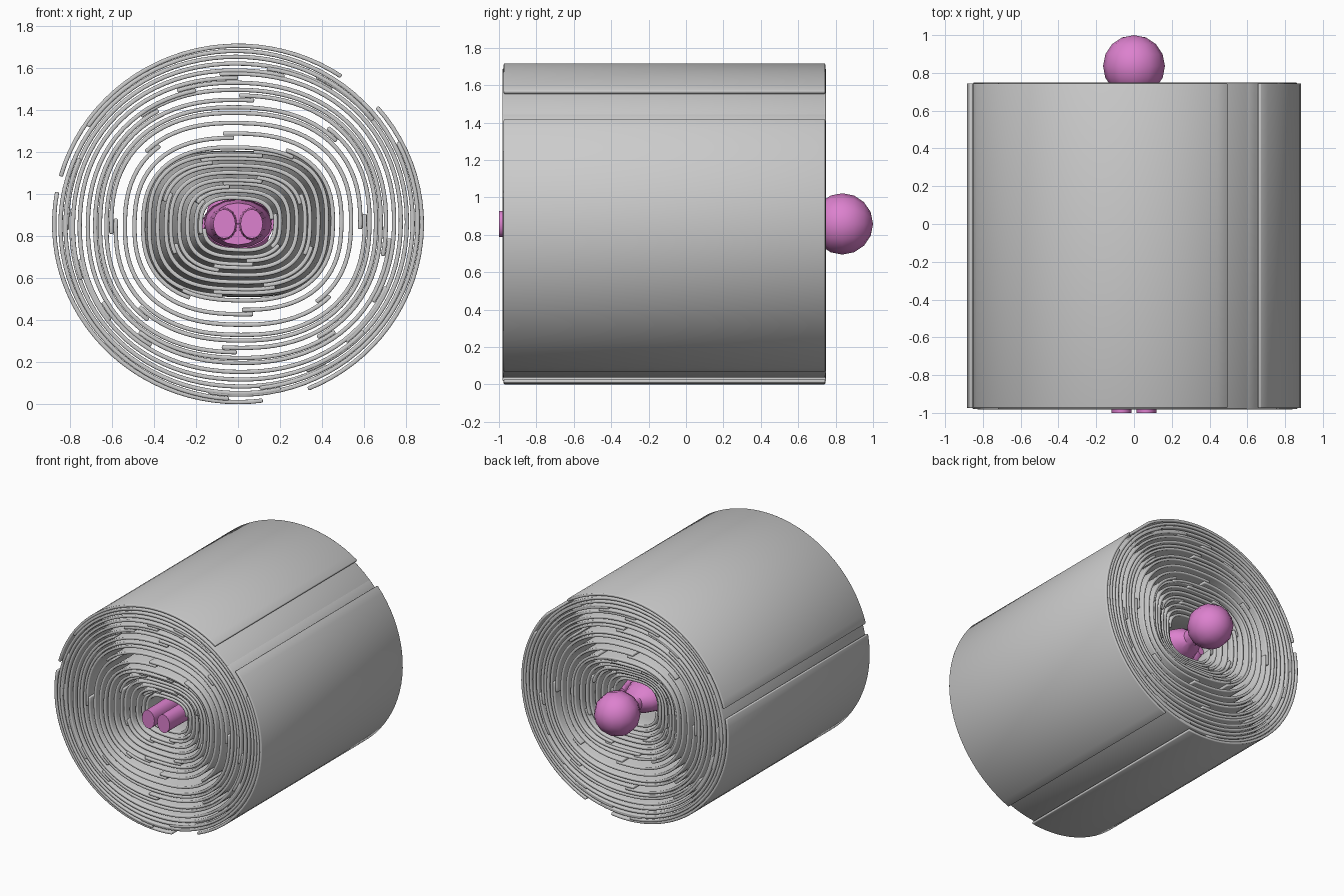
import bpy, bmesh, math, random
from mathutils import Matrix

if "Cube" in bpy.data.objects:
    bpy.data.objects.remove(bpy.data.objects["Cube"])

random.seed(4)
CZ = 0.858          # height of the roll axis
THICK = 0.02

pink = bpy.data.materials.new("pink")
pink.diffuse_color = (0.72, 0.22, 0.62, 1)
pink.use_nodes = True
pink.node_tree.nodes["Principled BSDF"].inputs["Base Color"].default_value = pink.diffuse_color


def finish(name, bm, mat=None, angle=40):
    bmesh.ops.recalc_face_normals(bm, faces=bm.faces)
    me = bpy.data.meshes.new(name)
    bm.to_mesh(me)
    bm.free()
    ob = bpy.data.objects.new(name, me)
    bpy.context.collection.objects.link(ob)
    if mat:
        me.materials.append(mat)
    bpy.ops.object.select_all(action='DESELECT')
    ob.select_set(True)
    bpy.context.view_layer.objects.active = ob
    bpy.ops.object.shade_smooth_by_angle(angle=math.radians(angle))
    return ob


def loft(name, rings, seg):
    """Closed tube along y; rings are (x, y, rx, rz)."""
    bm = bmesh.new()
    loops = []
    for x, y, rx, rz in rings:
        loops.append([bm.verts.new((x + rx * math.cos(2 * math.pi * i / seg), y,
                                    CZ + rz * math.sin(2 * math.pi * i / seg)))
                      for i in range(seg)])
    for a, b in zip(loops, loops[1:]):
        for i in range(seg):
            j = (i + 1) % seg
            bm.faces.new((a[i], a[j], b[j], b[i]))
    bm.faces.new(loops[0])
    bm.faces.new(loops[-1])
    return finish(name, bm, pink)


def sheet(name, a0, a1, rows, n, lift):
    """Curved sheet between two angles; rows are (y, rx, rz), lift spirals it outward."""
    bm = bmesh.new()
    cols = max(4, int((a1 - a0) / 4))
    grid = []
    for y, rx, rz in rows:
        line = []
        for i in range(cols + 1):
            t = i / cols
            a = math.radians(a0 + (a1 - a0) * t)
            c, s = math.cos(a), math.sin(a)
            r = ((abs(c) / rx) ** n + (abs(s) / rz) ** n) ** (-1 / n)
            r += lift * (2 * t - 1)
            line.append(bm.verts.new((r * c, y, CZ + r * s)))
        grid.append(line)
    for p, q in zip(grid, grid[1:]):
        for i in range(cols):
            bm.faces.new((p[i], p[i + 1], q[i + 1], q[i]))
    ob = finish(name, bm)
    sol = ob.modifiers.new("thickness", 'SOLIDIFY')
    sol.thickness, sol.offset = THICK, 0
    bev = ob.modifiers.new("round_edges", 'BEVEL')
    bev.width, bev.segments = 0.006, 2
    bev.limit_method, bev.angle_limit = 'ANGLE', math.radians(50)
    return ob


# Wrapped figure: head, torso, arms and legs
bm = bmesh.new()
bmesh.ops.create_uvsphere(bm, u_segments=12, v_segments=8, radius=0.164,
                          matrix=Matrix.Translation((0, 0.836, CZ)) @ Matrix.Rotation(math.pi / 2, 4, 'X'))
finish("head", bm, pink, 60)
loft("torso", [(0, -0.22, 0.13, 0.10), (0, -0.12, 0.16, 0.115), (0, 0.15, 0.14, 0.10),
               (0, 0.45, 0.17, 0.12), (0, 0.58, 0.12, 0.09), (0, 0.62, 0.06, 0.06),
               (0, 0.74, 0.06, 0.06)], 16)
for side, label in ((-1, "left"), (1, "right")):
    loft(label + "_leg", [(side * 0.065, -1.0, 0.053, 0.07), (side * 0.065, -0.85, 0.053, 0.07),
                          (side * 0.07, -0.15, 0.068, 0.08)], 16)
    loft(label + "_arm", [(side * 0.19, -0.1, 0.035, 0.04), (side * 0.2, 0.48, 0.04, 0.05),
                          (side * 0.17, 0.53, 0.025, 0.03)], 12)

# Outermost layer: three sheets with open seams
for k, (a0, a1) in enumerate(((55, 165), (170, 278), (293, 400))):
    sheet(f"outer_sheet_{k + 1}", a0, a1, [(-0.975, 0.875, 0.848), (0.745, 0.875, 0.848)], 2, 0)

# Middle layers: straight sheets with overlapping seams
radii = [0.822, 0.797, 0.768, 0.738, 0.705, 0.665, 0.632, 0.6, 0.56, 0.528, 0.475, 0.42, 0.37]
start = 20
for k, rz in enumerate(radii):
    f = k / (len(radii) - 1)
    rx = rz + 0.027 + 0.05 * f
    parts = 3 if k < 6 else 2
    y0 = -0.978 + random.uniform(-0.005, 0.005)
    for j in range(parts):
        a = start + j * 360 / parts
        sheet(f"middle_layer_{k + 1}_sheet_{j + 1}", a, a + 360 / parts + 7,
              [(y0, rx, rz), (0.748, rx, rz)], 2 + 0.5 * f, 0.011)
    start += 137.5

# Inner layers: follow the figure, narrow at the feet and the neck
for k in range(8):
    f = k / 7
    foot = (0.17 + 0.25 * f, 0.125 + 0.21 * f)
    body = (0.275 + 0.16 * f, 0.2 + 0.145 * f)
    neck = (0.19 + 0.24 * f, 0.17 + 0.17 * f)
    y0, y1 = -0.86 - 0.11 * f, 0.62 + 0.12 * f
    rows = []
    for i in range(13):
        t = i / 12
        end = foot if t < 0.65 else neck
        u = t / 0.65 if t < 0.65 else (1 - t) / 0.35
        u = u * u * (3 - 2 * u)
        rows.append((y0 + (y1 - y0) * t, *(e + (b - e) * u for e, b in zip(end, body))))
    for j in range(2):
        a = start + j * 180
        sheet(f"inner_layer_{k + 1}_sheet_{j + 1}", a, a + 188, rows, 2.8, 0.009)
    start += 137.5
